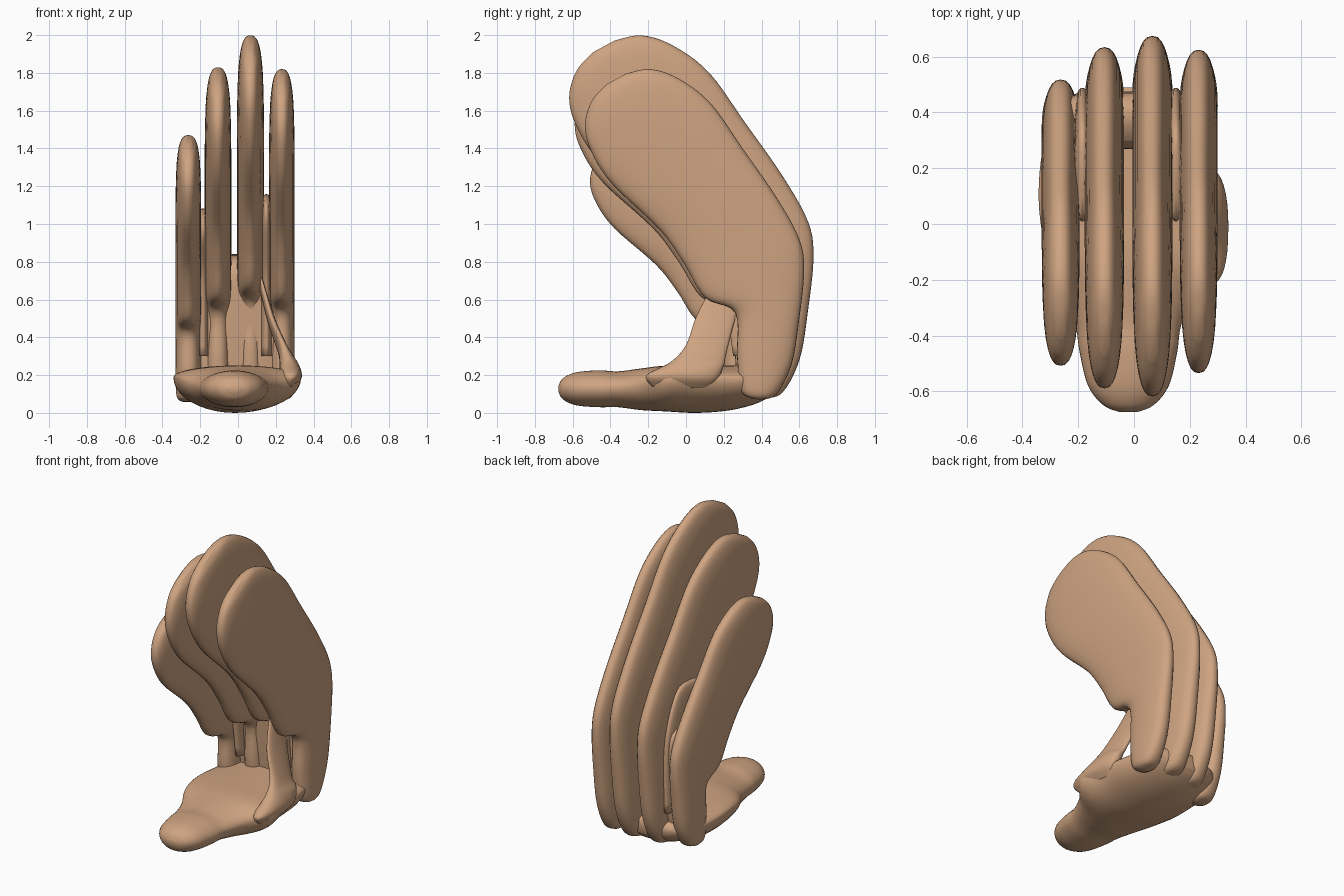
import bpy, bmesh
from math import sin, cos, pi, copysign
from mathutils import Vector

skin = bpy.data.materials.new("skin")
skin.diffuse_color = (0.62, 0.37, 0.22, 1)


def smooth_keys(keys, steps):
    """Catmull-Rom interpolation of equal-length number tuples."""
    out = []
    for i in range(len(keys) - 1):
        a, b = keys[max(i - 1, 0)], keys[i]
        c, d = keys[i + 1], keys[min(i + 2, len(keys) - 1)]
        for s in range(steps):
            t = s / steps
            out.append([0.5 * (2 * q + (r - p) * t + (2 * p - 5 * q + 4 * r - u) * t * t
                               + (3 * q - p - 3 * r + u) * t ** 3)
                        for p, q, r, u in zip(a, b, c, d)])
    return out + [list(keys[-1])]


def loft(name, rings):
    bm = bmesh.new()
    loops = [[bm.verts.new(p) for p in r] for r in rings]
    n = len(loops[0])
    for a, b in zip(loops, loops[1:]):
        for i in range(n):
            j = (i + 1) % n
            bm.faces.new((a[i], a[j], b[j], b[i]))
    for ring in (loops[0], loops[-1]):
        c = bm.verts.new(sum((v.co for v in ring), Vector()) / n)
        for i in range(n):
            bm.faces.new((ring[i], ring[(i + 1) % n], c))
    bmesh.ops.recalc_face_normals(bm, faces=bm.faces)
    me = bpy.data.meshes.new(name)
    bm.to_mesh(me)
    bm.free()
    me.materials.append(skin)
    me.shade_smooth()
    ob = bpy.data.objects.new(name, me)
    bpy.context.collection.objects.link(ob)
    return ob


def power(v, e):
    return copysign(abs(v) ** e, v)


def blade(name, keys, e=0.8, steps=5, n=32):
    """keys: front y, front z, back y, back z, centre x, half width"""
    rings = []
    for fy, fz, by, bz, cx, w in smooth_keys(keys, steps):
        ring = []
        for i in range(n):
            a = 2 * pi * i / n
            t = 0.5 - 0.5 * power(cos(a), 0.9)
            ring.append((cx + w * power(sin(a), e), fy + (by - fy) * t, fz + (bz - fz) * t))
        rings.append(ring)
    return loft(name, rings)


# Four fingers share one side outline: front y, z, back y, z, half width
OUTLINE = [
    (0.35, 0.075, 0.40, 0.07, 0.03), (0.29, 0.12, 0.48, 0.10, 0.062),
    (0.27, 0.30, 0.56, 0.26, 0.068), (0.26, 0.53, 0.60, 0.50, 0.068),
    (0.10, 0.61, 0.625, 0.75, 0.068), (-0.01, 0.79, 0.60, 0.92, 0.068),
    (-0.14, 0.97, 0.48, 1.14, 0.068), (-0.39, 1.21, 0.30, 1.40, 0.068),
    (-0.50, 1.38, 0.13, 1.64, 0.066), (-0.535, 1.52, -0.04, 1.77, 0.060),
    (-0.50, 1.65, -0.19, 1.82, 0.045), (-0.42, 1.74, -0.32, 1.795, 0.018)]

# name, x, y scale, y shift, z scale, width scale
for name, x, sy, oy, sz, sw in [
        ("index_finger", 0.232, 1.0, 0.0, 1.0, 1.0),
        ("middle_finger", 0.066, 1.115, -0.022, 1.098, 1.06),
        ("ring_finger", -0.106, 1.055, -0.025, 1.005, 1.04),
        ("little_finger", -0.263, 0.885, -0.035, 0.808, 1.0)]:
    blade(name, [(f * sy + oy, fz * sz, b * sy + oy, bz * sz, x, w * sw)
                 for f, fz, b, bz, w in OUTLINE])

# Palm wall joining the fingers, with higher webs in the outer gaps
blade("palm", [(0.32, 0.10, 0.40, 0.10, -0.015, 0.26), (0.30, 0.25, 0.44, 0.25, -0.015, 0.27),
               (0.28, 0.50, 0.47, 0.50, -0.015, 0.27), (0.27, 0.72, 0.47, 0.76, -0.015, 0.26),
               (0.30, 0.80, 0.42, 0.84, -0.015, 0.22)], e=0.4)
for name, x, top in [("outer_web", -0.185, 1.08), ("inner_web", 0.15, 1.15)]:
    blade(name, [(0.25, 0.3, 0.48, 0.3, x, 0.03), (0.18, 0.7, 0.48, 0.75, x, 0.03),
                 (0.02, top - 0.15, 0.36, top - 0.03, x, 0.03),
                 (0.02, top - 0.05, 0.20, top, x, 0.015)])

# Thumb and heel of the hand: y, centre x, half width, bottom z, widest z, top z
THUMB = [
    (-0.675, -0.02, 0.03, 0.11, 0.13, 0.145), (-0.65, -0.02, 0.09, 0.07, 0.13, 0.185),
    (-0.58, -0.02, 0.145, 0.04, 0.13, 0.215), (-0.46, -0.02, 0.175, 0.03, 0.13, 0.225),
    (-0.36, -0.02, 0.19, 0.03, 0.135, 0.22), (-0.24, -0.01, 0.235, 0.015, 0.15, 0.235),
    (-0.11, 0.01, 0.32, 0.008, 0.18, 0.25), (0.05, -0.015, 0.325, 0.0, 0.19, 0.25),
    (0.22, -0.02, 0.315, 0.012, 0.18, 0.25), (0.36, -0.02, 0.28, 0.045, 0.18, 0.25),
    (0.45, -0.02, 0.22, 0.09, 0.18, 0.24), (0.49, -0.02, 0.12, 0.13, 0.18, 0.22)]
rings = []
for y, cx, w, zb, zm, zt in smooth_keys(THUMB, 5):
    rings.append([(cx + w * cos(2 * pi * i / 40), y,
                   zm + (zt - zm if i < 20 else zm - zb) * sin(2 * pi * i / 40))
                  for i in range(40)])
loft("thumb", rings)

# Bulge at the thumb root and the thin web rising to the palm
blade("thumb_web", [(-0.18, 0.14, 0.12, 0.13, 0.27, 0.03), (-0.21, 0.20, 0.17, 0.18, 0.28, 0.058),
                    (-0.08, 0.27, 0.20, 0.25, 0.27, 0.05), (0.0, 0.36, 0.21, 0.30, 0.24, 0.03),
                    (0.05, 0.50, 0.25, 0.46, 0.18, 0.022), (0.11, 0.62, 0.29, 0.58, 0.145, 0.018),
                    (0.17, 0.72, 0.32, 0.66, 0.12, 0.012)])
